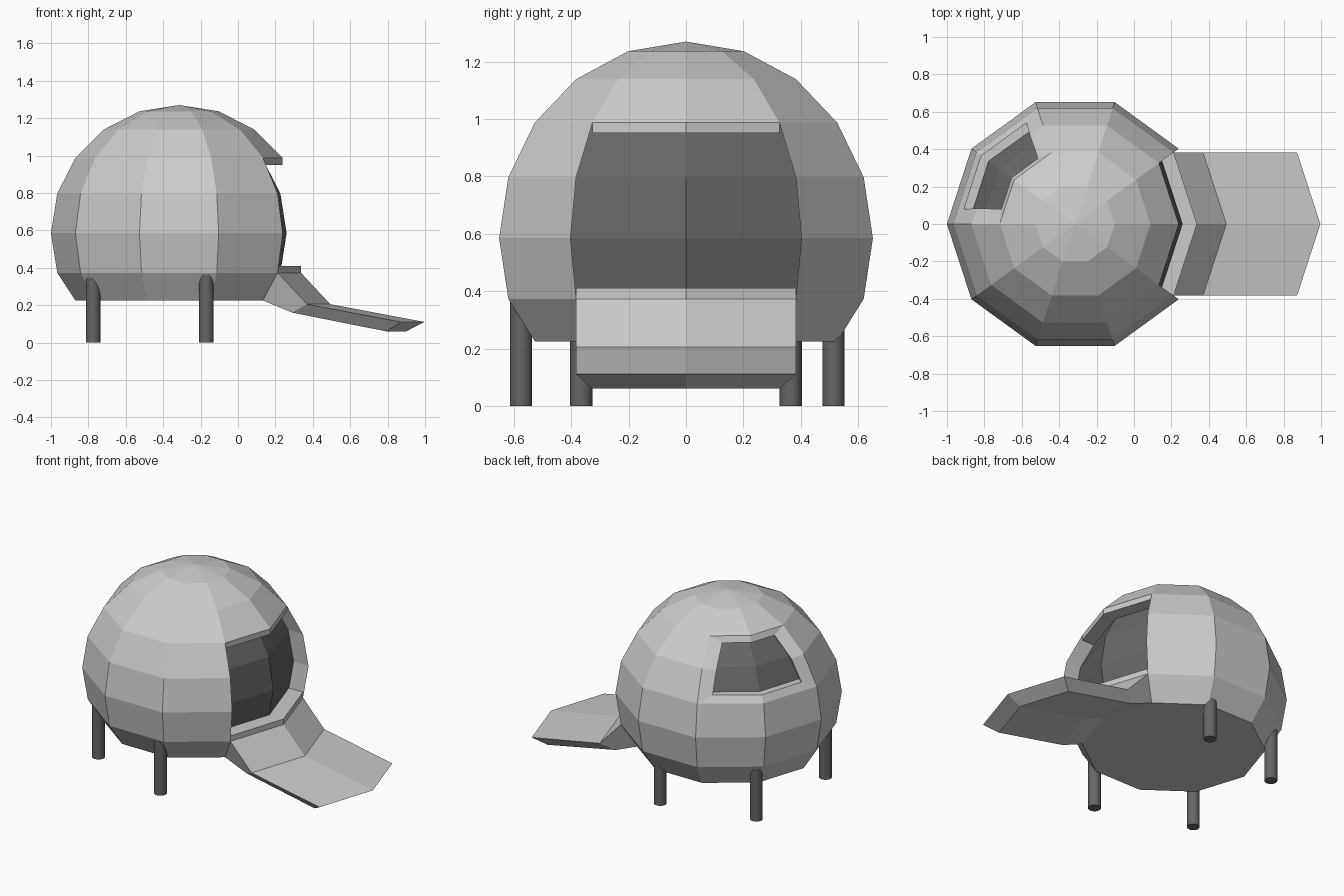
import bpy, bmesh, math
from mathutils import Vector

if "Cube" in bpy.data.objects:
    bpy.data.objects.remove(bpy.data.objects["Cube"])

CX, CZ, R = -0.315, 0.585, 0.685          # dome centre and radius
FLOOR = 0.225


def polar(r, deg, z):
    a = math.radians(deg)
    return Vector((CX + r * math.cos(a), r * math.sin(a), z))


def dome_pt(lat, deg):
    """Point on the faceted dome; the lowest ring is flattened to the floor."""
    l = math.radians(lat)
    return polar(R * math.cos(l), deg, FLOOR if lat == -36 else CZ + R * math.sin(l))


def dark():
    m = bpy.data.materials.get("dark_grey") or bpy.data.materials.new("dark_grey")
    m.diffuse_color = (0.13, 0.13, 0.13, 1)
    m.use_nodes = True
    m.node_tree.nodes["Principled BSDF"].inputs["Base Color"].default_value = m.diffuse_color
    return m


def make(name, polys, mat=None, fix=True):
    bm = bmesh.new()
    for p in polys:
        bm.faces.new([bm.verts.new(v) for v in p])
    bmesh.ops.remove_doubles(bm, verts=bm.verts, dist=0.0005)
    if fix:
        bmesh.ops.recalc_face_normals(bm, faces=bm.faces)
    me = bpy.data.meshes.new(name)
    bm.to_mesh(me)
    bm.free()
    ob = bpy.data.objects.new(name, me)
    bpy.context.collection.objects.link(ob)
    if mat:
        me.materials.append(mat)
    return ob


def grid(pts):
    """Quads over a 2D list of points (rows go up, columns go counter-clockwise)."""
    return [[pts[j][i], pts[j][i + 1], pts[j + 1][i + 1], pts[j + 1][i]]
            for j in range(len(pts) - 1) for i in range(len(pts[0]) - 1)]


def border(g):
    return g[0] + [g[1][2]] + g[2][::-1] + [g[1][0]]


def bridge(a, b):
    n = len(a)
    return [[a[i], a[(i + 1) % n], b[(i + 1) % n], b[i]] for i in range(n)]


def loft(sections):
    polys = [sections[0][::-1], sections[-1]]
    for a, b in zip(sections, sections[1:]):
        polys += bridge(a, b)
    return polys


DOOR = (-36, 0, 36)
DOOR_LATS = (-18, 0, 18, 36)
PUSH = Vector((-0.11, 0, 0))

# Dome shell, leaving out the doorway and the window
shell = []
for lat in range(-36, 72, 18):
    for deg in range(0, 360, 36):
        if deg in (0, 324) and -18 <= lat < 36:
            continue
        if deg in (108, 144) and lat in (18, 36):
            continue
        shell += [[dome_pt(lat, deg), dome_pt(lat, deg + 36),
                   dome_pt(lat + 18, deg + 36), dome_pt(lat + 18, deg)]]
for deg in range(0, 360, 36):
    shell.append([dome_pt(72, deg), dome_pt(72, deg + 36), Vector((CX, 0, CZ + R))])
shell.append([dome_pt(-36, d) for d in range(324, -36, -36)])

# Window frame: sloped border, then a recess
outer = [[dome_pt(l, d) for d in (108, 144, 180)] for l in (18, 36, 54)]
rows = [((0.60, 115.7), (0.622, 144), (0.60, 172.3), 0.84),
        ((0.53, 117), (0.55, 144), (0.53, 171), 0.975),
        ((0.403, 119.5), (0.42, 144), (0.403, 168.5), 1.10)]
inner = [[polar(r, d, row[3]) for r, d in row[:3]] for row in rows]
inward = polar(-0.05, 144, 0) - polar(0, 144, 0)
deep = [[p + inward for p in row] for row in inner]
shell += bridge(border(outer), border(inner)) + bridge(border(inner), border(deep))

# Doorway side walls
for side in (-36, 36):
    edge = [dome_pt(l, side) for l in DOOR_LATS]
    shell += grid([edge, [p + PUSH for p in edge]])
make("dome_shell", shell)

# Recessed panels
make("window_pane", grid(deep), dark(), fix=False)
make("door_panel", grid([[dome_pt(l, d) + PUSH for d in DOOR] for l in DOOR_LATS]),
     dark(), fix=False)


# Lintel and sill of the doorway
def ledge(name, lat, dz):
    front = [dome_pt(lat, d) for d in DOOR]
    ring = front + [p + PUSH for p in front[::-1]]
    make(name, loft([ring, [p + Vector((0, 0, dz)) for p in ring]]))


ledge("door_lintel", 36, -0.037)
ledge("door_sill", -18, 0.037)

# Ramp: the wall strip below the door drawn out along x (dx, top drop, bottom drop)
sections = []
for dx, dt, db in ((0, 0, 0), (0.157, 0.168, 0.065), (0.66, 0.263, 0.165)):
    top = [dome_pt(-18, d) + Vector((dx, 0, -dt)) for d in DOOR]
    low = [dome_pt(-36, d) + Vector((dx, 0, -db)) for d in DOOR]
    sections.append(low + top[::-1])
ramp = []
for a, b in zip(sections, sections[1:]):
    ramp += bridge(a, b)
end = sections[-1]
ramp += [[end[0], end[1], end[4], end[5]], [end[1], end[2], end[3], end[4]]]
make("ramp", ramp)

# Legs
for i, (x, y) in enumerate(((-0.775, -0.365), (-0.775, 0.365), (-0.17, -0.575), (-0.17, 0.514))):
    bpy.ops.mesh.primitive_cylinder_add(vertices=24, radius=0.039, depth=0.39,
                                        location=(x, y, 0.195))
    leg = bpy.context.object
    leg.name = f"leg_{i + 1}"
    leg.data.materials.append(dark())
    bpy.ops.object.shade_smooth_by_angle()
